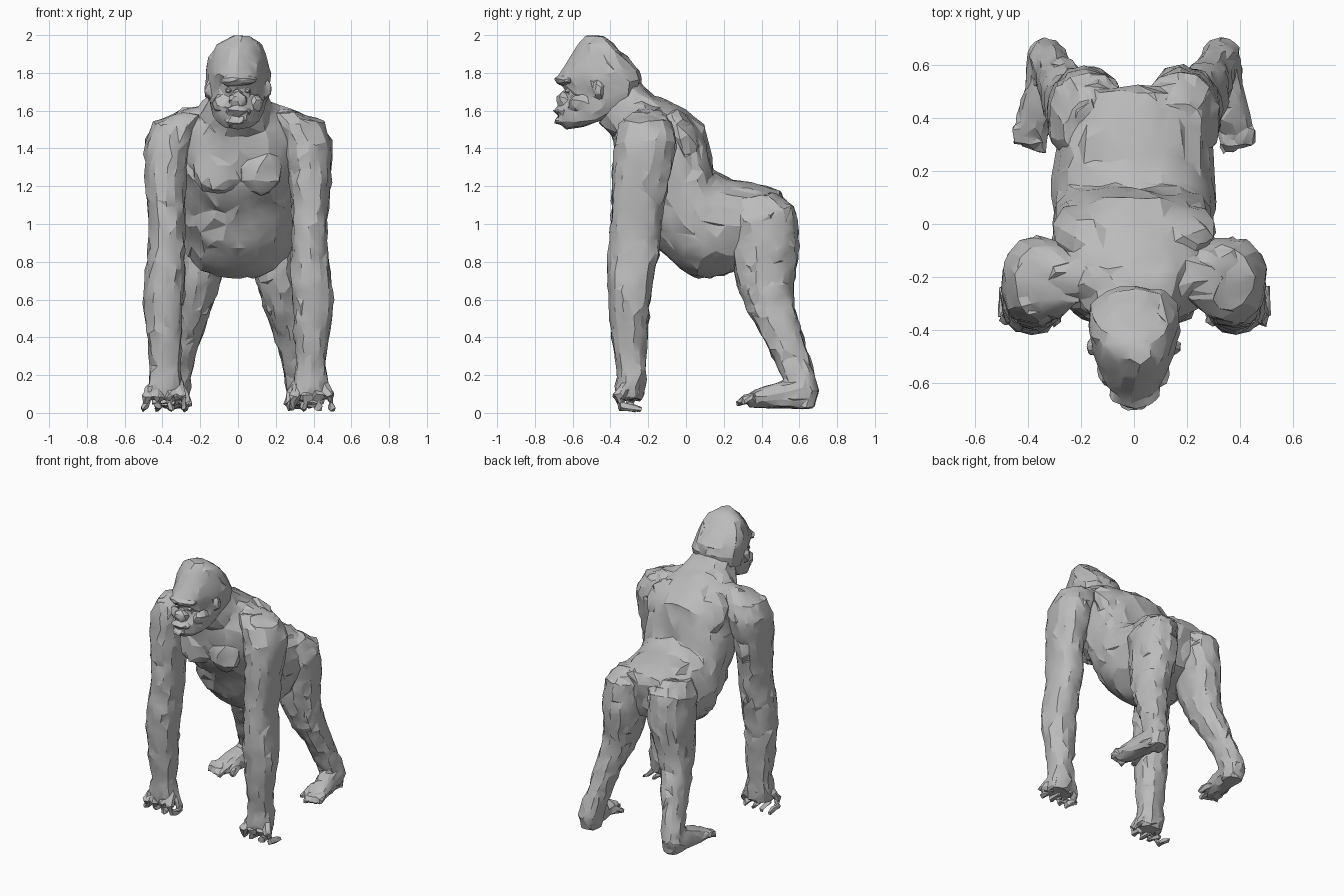
import bpy, bmesh, math, random
from mathutils import Vector, noise

if "Cube" in bpy.data.objects:
    bpy.data.objects.remove(bpy.data.objects["Cube"])
random.seed(7)

grey = bpy.data.materials.new("fur grey")
grey.use_nodes = True
grey.diffuse_color = (0.5, 0.5, 0.5, 1)
grey.node_tree.nodes["Principled BSDF"].inputs["Base Color"].default_value = (0.5, 0.5, 0.5, 1)


def apply_modifier(ob, kind, **settings):
    mod = ob.modifiers.new(kind, kind)
    for key, value in settings.items():
        setattr(mod, key, value)
    bpy.ops.object.modifier_apply(modifier=mod.name)


def finish(name, bm, triangles, rough, jitter):
    # Fuse the pieces, roughen them, then reduce to chiselled triangles
    bmesh.ops.recalc_face_normals(bm, faces=bm.faces)
    me = bpy.data.meshes.new(name)
    bm.to_mesh(me)
    bm.free()
    me.materials.append(grey)
    ob = bpy.data.objects.new(name, me)
    bpy.context.collection.objects.link(ob)
    bpy.ops.object.select_all(action='DESELECT')
    ob.select_set(True)
    bpy.context.view_layer.objects.active = ob
    apply_modifier(ob, 'REMESH', mode='VOXEL', voxel_size=0.01)
    for v in ob.data.vertices:
        v.co += noise.noise_vector(v.co * 14) * rough
    apply_modifier(ob, 'DECIMATE', ratio=triangles / (2 * len(ob.data.polygons)))
    for v in ob.data.vertices:
        v.co += Vector([random.uniform(-jitter, jitter) for _ in range(3)])
        v.co.z = max(v.co.z, 0)
    bpy.ops.object.shade_smooth_by_angle(angle=math.radians(22))


def skin(bm, rings):
    # Closed tube through rings of points
    loops = [[bm.verts.new(p) for p in ring] for ring in rings]
    n = len(loops[0])
    for a, b in zip(loops, loops[1:]):
        for i in range(n):
            j = (i + 1) % n
            bm.faces.new((a[i], a[j], b[j], b[i]))
    bm.faces.new(loops[0])
    bm.faces.new(loops[-1])


def loft(bm, sections, side=1, seg=14, taper=0.0, power=0.88):
    # Section: centre x, first edge (y, z), opposite edge (y, z), half width.
    # Taper narrows the ring towards its first edge.
    rings = []
    for x, y0, z0, y1, z1, w in sections:
        c = Vector((x, (y0 + y1) / 2, (z0 + z1) / 2))
        u = Vector((0, (y1 - y0) / 2, (z1 - z0) / 2))
        ring = []
        for i in range(seg):
            a = math.tau * i / seg
            s, t = math.sin(a), math.cos(a)
            s = math.copysign(abs(s) ** power, s)
            t = math.copysign(abs(t) ** power, t)
            p = c + u * t
            p.x = side * (p.x + w * s * (1 + taper * t))
            ring.append(p)
        rings.append(ring)
    skin(bm, rings)


def digit(bm, points, radii, side=1):
    # Tapered finger or toe along a path
    pts = [Vector((side * x, y, z)) for x, y, z in points]
    rings = []
    for i, p in enumerate(pts):
        d = pts[min(i + 1, len(pts) - 1)] - pts[max(i - 1, 0)]
        q = d.to_track_quat('Z', 'Y')
        rings.append([p + q @ Vector((radii[i] * math.cos(math.tau * k / 6),
                      radii[i] * math.sin(math.tau * k / 6), 0)) for k in range(6)])
    skin(bm, rings)


def lump(bm, loc, size, rot=0.0):
    # Ellipsoid muscle or feature, tilted about x
    c, s = math.cos(rot), math.sin(rot)
    for v in bmesh.ops.create_icosphere(bm, subdivisions=2, radius=1)["verts"]:
        x, y, z = (v.co[i] * size[i] for i in range(3))
        v.co = Vector(loc) + Vector((x, c * y - s * z, s * y + c * z))


# Torso, from rump to neck (belly edge first, then back edge)
torso = bmesh.new()
loft(torso, [
    (0, .50, .95, .52, 1.09, .13), (0, .46, .85, .50, 1.18, .22),
    (0, .33, .78, .38, 1.215, .28), (0, .20, .725, .24, 1.24, .30),
    (0, .07, .705, .145, 1.28, .31), (0, -.03, .76, .125, 1.40, .305),
    (0, -.15, .87, .10, 1.52, .30), (0, -.235, 1.06, .02, 1.59, .31),
    (0, -.33, 1.18, -.08, 1.645, .31), (0, -.37, 1.34, -.17, 1.675, .27),
    (0, -.39, 1.46, -.22, 1.73, .18), (0, -.46, 1.54, -.30, 1.83, .13),
], seg=20)
for side in (1, -1):
    lump(torso, (side * .115, -.30, 1.29), (.13, .085, .14), -0.15)    # pectoral
    lump(torso, (side * .17, -.02, 1.46), (.14, .085, .16), 0.45)      # shoulder blade
    lump(torso, (side * .18, -.20, 1.56), (.17, .09, .07), 0.2)        # trapezius
    lump(torso, (side * .15, .43, 1.05), (.13, .14, .12), -0.3)        # buttock
finish("torso", torso, 1500, 0.008, 0.008)

# Head, from chin to crest (face edge first, then nape edge)
head = bmesh.new()
loft(head, [
    (0, -.65, 1.505, -.54, 1.515, .065), (0, -.68, 1.54, -.44, 1.55, .11),
    (0, -.68, 1.61, -.32, 1.61, .135), (0, -.63, 1.67, -.24, 1.69, .155),
    (0, -.65, 1.73, -.23, 1.76, .163), (0, -.68, 1.78, -.25, 1.82, .16),
    (0, -.625, 1.87, -.32, 1.895, .142), (.01, -.57, 1.95, -.385, 1.955, .11),
    (.02, -.535, 2.0, -.44, 1.995, .045),
], taper=0.33)
lump(head, (0, -.64, 1.76), (.10, .055, .03), -0.15)     # brow
lump(head, (0, -.65, 1.66), (.05, .04, .035), 0.3)       # nose
lump(head, (0, -.655, 1.60), (.07, .05, .026))           # upper lip
lump(head, (0, -.65, 1.545), (.062, .05, .026))          # lower lip
for side in (1, -1):
    lump(head, (side * .158, -.465, 1.71), (.02, .028, .042), 0.2)   # ear
    lump(head, (side * .085, -.56, 1.64), (.05, .06, .05), 0.2)      # cheek
finish("head", head, 800, 0.006, 0.005)

for side, label in ((1, "left"), (-1, "right")):
    # Eyes set under the brow
    bm = bmesh.new()
    lump(bm, (side * .05, -.625, 1.707), (.02, .02, .015))
    finish(label + "_eye", bm, 60, 0, 0)

    # Arm, shoulder to knuckles (front edge first, then rear edge)
    arm = bmesh.new()
    loft(arm, [
        (.25, -.30, 1.58, -.14, 1.605, .07), (.325, -.35, 1.53, -.08, 1.55, .125),
        (.37, -.375, 1.43, -.045, 1.44, .13), (.38, -.39, 1.28, -.075, 1.28, .115),
        (.38, -.395, 1.10, -.115, 1.10, .10), (.375, -.405, .92, -.13, .92, .095),
        (.385, -.415, .76, -.16, .76, .105), (.395, -.41, .60, -.19, .60, .11),
        (.39, -.395, .42, -.20, .42, .095), (.385, -.37, .25, -.215, .25, .08),
        (.385, -.37, .14, -.215, .14, .095), (.385, -.36, .07, -.235, .07, .085),
    ], side)
    for i in range(4):
        x = .315 + .05 * i
        spread = (i - 1.5) * .018
        digit(arm, [(x, -.32, .13), (x + spread * .7, -.362, .085),
                    (x + spread, -.345, .032), (x + spread * 1.4, -.265 + .01 * i, .02)],
              (.03, .028, .023, .015), side)
    digit(arm, [(.32, -.27, .15), (.275, -.285, .09), (.255, -.30, .04)],
          (.033, .026, .015), side)
    finish(label + "_arm", arm, 1300, 0.008, 0.006)

    # Leg, hip to heel (front edge first, then rear edge)
    leg = bmesh.new()
    loft(leg, [
        (.15, .22, 1.12, .47, 1.165, .11), (.175, .22, 1.00, .575, 1.09, .145),
        (.185, .24, .86, .60, .88, .14), (.21, .265, .70, .57, .68, .115),
        (.24, .325, .54, .575, .56, .10), (.275, .41, .40, .615, .42, .085),
        (.30, .47, .27, .648, .30, .072), (.32, .52, .16, .682, .20, .073),
        (.33, .53, .10, .703, .12, .073), (.33, .55, .03, .68, .025, .06),
    ], side)
    # Foot, heel to ball (sole edge first, then top edge)
    loft(leg, [
        (.33, .68, .03, .68, .12, .05), (.335, .62, .018, .60, .18, .065),
        (.348, .50, .022, .49, .165, .07), (.37, .39, .028, .39, .13, .075),
        (.387, .33, .033, .33, .10, .063),
    ], side)
    for i in range(4):
        x = .34 + .032 * i
        digit(leg, [(x, .36, .075), (x + .005, .31, .073), (x + .009, .265 + .013 * i, .045)],
              (.023, .021, .013), side)
    digit(leg, [(.33, .46, .07), (.295, .39, .07), (.28, .33, .045)],
          (.035, .028, .017), side)
    finish(label + "_leg", leg, 1300, 0.008, 0.006)
